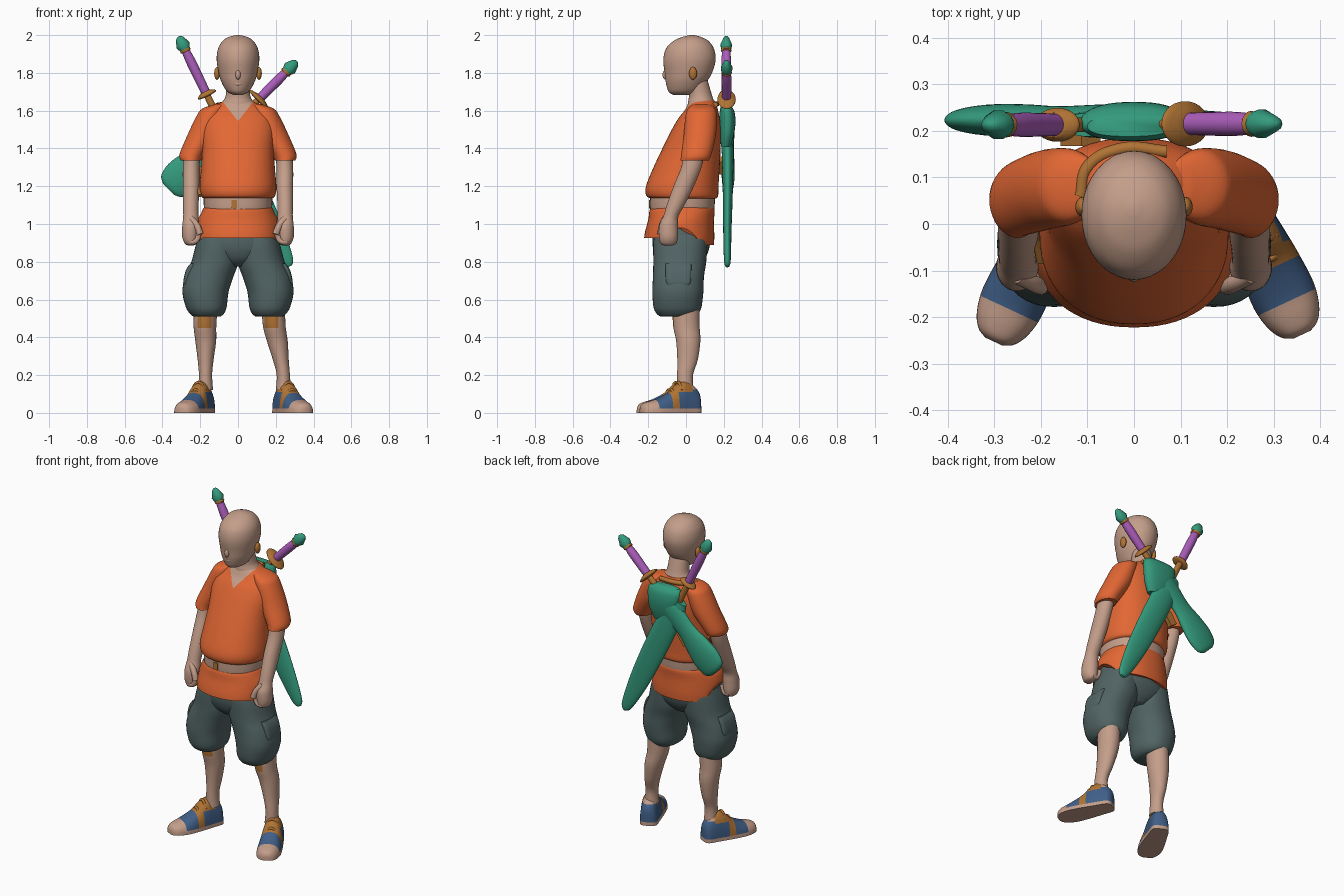
import bpy, bmesh, math
from mathutils import Matrix, Vector


def material(name, r, g, b):
    lin = [((c / 255 + 0.055) / 1.055) ** 2.4 for c in (r, g, b)]
    m = bpy.data.materials.new(name)
    m.diffuse_color = (*lin, 1)
    return m


SKIN = material("skin", 196, 158, 138)
ORANGE = material("orange cloth", 226, 103, 52)
GREY = material("grey cloth", 82, 100, 100)
GREEN = material("green wrap", 52, 155, 125)
PURPLE = material("purple grip", 172, 94, 187)
BROWN = material("brown leather", 176, 115, 52)
BLUE = material("blue shoe", 64, 95, 135)


def loft(name, secs, mats, n=40, sub=5, p=2.0, M=None, flat=False):
    """Smooth skin through elliptical rings given as (z, cx, cy, rx, ry)."""
    S = [Vector(s) for s in secs]
    rows = []
    for i in range(len(S) - 1):
        a, b, c, d = S[max(i - 1, 0)], S[i], S[i + 1], S[min(i + 2, len(S) - 1)]
        for k in range(sub):
            t = k / sub
            rows.append(0.5 * (2 * b + (c - a) * t + (2 * a - 5 * b + 4 * c - d) * t * t
                               + (3 * b - a - 3 * c + d) * t ** 3))
    rows.append(S[-1])
    bm = bmesh.new()
    rings = []
    for z, cx, cy, rx, ry in rows:
        ring = []
        for j in range(n):
            a = 2 * math.pi * j / n
            c, s = math.cos(a), math.sin(a)
            x = math.copysign(abs(c) ** (2 / p), c) * rx
            y = math.copysign(abs(s) ** (2 / p), s) * ry
            if flat:
                y = max(y, 0)
            ring.append(bm.verts.new((cx + x, cy + y, z)))
        rings.append(ring)
    for r0, r1 in zip(rings, rings[1:]):
        for j in range(n):
            k = (j + 1) % n
            bm.faces.new((r0[j], r0[k], r1[k], r1[j]))
    bm.faces.new(rings[0][::-1])
    bm.faces.new(rings[-1])
    bmesh.ops.recalc_face_normals(bm, faces=bm.faces)
    me = bpy.data.meshes.new(name)
    bm.to_mesh(me)
    bm.free()
    ob = bpy.data.objects.new(name, me)
    bpy.context.collection.objects.link(ob)
    for m in mats if isinstance(mats, (list, tuple)) else [mats]:
        me.materials.append(m)
    if M:
        ob.matrix_world = M
    return ob


def profile(name, secs, mat, **kw):
    """Loft centred on x = 0 from (z, y_front, y_back, half_width)."""
    return loft(name, [(z, 0, (f + b) / 2, w, (b - f) / 2) for z, f, b, w in secs], mat, **kw)


def paint(ob, rule, cuts=()):
    """Cut along planes, then pick each face's material by a rule on its centre."""
    bm = bmesh.new()
    bm.from_mesh(ob.data)
    for co, no in cuts:
        bmesh.ops.bisect_plane(bm, geom=bm.verts[:] + bm.edges[:] + bm.faces[:],
                               plane_co=co, plane_no=no, dist=1e-5)
    for f in bm.faces:
        f.material_index = rule(f.calc_center_median())
    bm.to_mesh(ob.data)
    bm.free()


def ball(name, loc, r, mat):
    secs = [(-r[2] * math.cos(math.pi * i / 12), 0, 0, r[0] * max(math.sin(math.pi * i / 12), .01),
             r[1] * max(math.sin(math.pi * i / 12), .01)) for i in range(13)]
    return loft(name, secs, mat, n=20, sub=1, M=Matrix.Translation(loc))


def tube(name, pts, r, mat):
    cu = bpy.data.curves.new(name, 'CURVE')
    cu.dimensions = '3D'
    cu.bevel_depth, cu.bevel_resolution, cu.use_fill_caps = r, 3, True
    sp = cu.splines.new('BEZIER')
    sp.bezier_points.add(len(pts) - 1)
    for bp, p in zip(sp.bezier_points, pts):
        bp.co = p
        bp.handle_left_type = bp.handle_right_type = 'AUTO'
    cu.materials.append(mat)
    ob = bpy.data.objects.new(name, cu)
    bpy.context.collection.objects.link(ob)


def box(name, loc, size, mat, rot=0):
    bpy.ops.mesh.primitive_cube_add(size=1, location=loc, rotation=(0, rot, 0))
    ob = bpy.context.object
    ob.name, ob.scale = name, size
    ob.data.materials.append(mat)


# Head, neck and face
profile("head", [(1.683, -.065, .03, .02), (1.70, -.092, .07, .057), (1.75, -.107, .108, .087),
                 (1.80, -.113, .138, .102), (1.87, -.12, .157, .113), (1.93, -.105, .147, .105),
                 (1.97, -.065, .118, .08), (1.99, -.02, .08, .05), (2.0, .02, .045, .01)], SKIN)
profile("neck", [(1.57, .0, .15, .11), (1.64, .01, .15, .085), (1.68, .015, .138, .065),
                 (1.76, .01, .115, .06)], SKIN)
ball("nose", (0, -.11, 1.79), (.014, .014, .025), SKIN)
ball("lips", (0, -.097, 1.742), (.024, .01, .01), SKIN)

# Upper shirt with a V neck cut into the chest
shirt = profile("upper_shirt", [
    (1.135, -.185, .16, .18), (1.15, -.21, .17, .197), (1.2, -.212, .172, .203), (1.3, -.172, .178, .195),
    (1.4, -.125, .183, .19), (1.5, -.075, .185, .195), (1.56, -.04, .178, .185), (1.6, -.008, .17, .155),
    (1.635, .01, .16, .105), (1.655, .02, .15, .07)], [ORANGE, SKIN], n=56, p=2.2)
V = [((0, 0, 1.545), (1.25 * s, 0, -1)) for s in (-1, 1)]
paint(shirt, lambda c: int(c.y < .07 and c.z > 1.545 + 1.25 * abs(c.x)), V)

# Waist, buckle, shirt tail with notched side hems
profile("waist", [(1.05, -.18, .14, .17), (1.08, -.19, .15, .18), (1.16, -.19, .155, .183)], SKIN, p=2.2)
box("buckle", (-.02, -.19, 1.105), (.03, .012, .045), BROWN)
tail = profile("shirt_tail", [(.91, -.222, .148, .218), (.95, -.216, .15, .218), (1.02, -.2, .148, .208),
                              (1.07, -.193, .152, .19), (1.09, -.18, .145, .178)], ORANGE, n=64, p=2.2)
for v in tail.data.vertices:
    fade = max(0, (1.05 - v.co.z) / .14)
    v.co.z += fade * (.07 * max(0, 1 - ((v.co.y + .03) / .1) ** 2) - (.02 if v.co.y > .07 else 0)
                      + (.015 if v.co.y < -.13 else 0))

# Shorts seat
profile("shorts_seat", [(.775, -.11, .06, .05), (.81, -.15, .095, .13), (.86, -.172, .12, .2),
                        (.92, -.178, .128, .208), (1.02, -.17, .125, .19)], GREY, p=2.3)

for s, side in ((-1, "left"), (1, "right")):
    ball(side + "_ear", (s * .111, .037, 1.797), (.015, .021, .034), BROWN)
    # Sleeve, arm and hand
    loft(side + "_sleeve", [(1.635, s * .085, .083, .035, .045), (1.61, s * .13, .082, .06, .072),
                            (1.57, s * .15, .08, .07, .083), (1.47, s * .19, .073, .078, .085),
                            (1.37, s * .243, .055, .066, .08), (1.335, s * .25, .045, .053, .075)], ORANGE)
    loft(side + "_arm", [(1.40, s * .24, .05, .045, .055), (1.3, s * .248, .028, .044, .054),
                         (1.2, s * .248, -.012, .044, .054), (1.1, s * .25, -.055, .041, .047),
                         (1.04, s * .25, -.08, .04, .04), (.99, s * .25, -.092, .045, .05),
                         (.93, s * .252, -.093, .043, .05), (.895, s * .25, -.093, .03, .04),
                         (.885, s * .25, -.093, .01, .015)], SKIN)
    tube(side + "_thumb", [(s * .25, -.11, 1.03), (s * .215, -.128, .985), (s * .2, -.135, .945)], .018, SKIN)
    for k in range(4):
        y = -.125 + k * .021
        tube(f"{side}_finger_{k + 1}", [(s * .26, y, .905), (s * .225, y, .91), (s * .205, y, .955)], .015, SKIN)
    # Baggy shorts leg with a cargo pocket
    loft(side + "_shorts_leg", [(.51, s * .165, -.045, .072, .09), (.525, s * .165, -.045, .09, .11),
                                (.56, s * .168, -.045, .108, .127), (.64, s * .172, -.043, .122, .135),
                                (.72, s * .153, -.04, .128, .135), (.8, s * .122, -.033, .125, .14),
                                (.9, s * .108, -.03, .112, .143), (.98, s * .1, -.025, .09, .135)], GREY, p=2.2)
    loft(side + "_pocket", [(.66, s * .265, -.04, .015, .045), (.69, s * .264, -.04, .026, .065),
                            (.755, s * .25, -.04, .026, .068), (.79, s * .235, -.04, .018, .068)], GREY, p=4)
    # Lower leg with a knee patch
    ax = .172 if s < 0 else .24
    k = .17 if s < 0 else .187
    leg = loft(side + "_lower_leg", [(.56, s * k, .0, .062, .072), (.46, s * (k + .005), .002, .06, .07),
                                     (.38, s * (k * .6 + ax * .4), .012, .055, .064),
                                     (.28, s * (k * .25 + ax * .75), .008, .042, .054),
                                     (.2, s * ax, -.005, .035, .042), (.12, s * ax, -.005, .04, .045)],
               [SKIN, BROWN])
    paint(leg, lambda c: int(c.y < -.03 and c.z > .45 and .14 < abs(c.x) < .215),
          [((0, 0, .45), (0, 0, 1)), ((s * .14, 0, 0), (1, 0, 0)), ((s * .215, 0, 0), (1, 0, 0))])
    # Shoe: skin toe, sole and heel rim, brown tongue and strap, blue sides
    loc = (-.19, -.015, 0) if s < 0 else (.25, 0, 0)
    M = Matrix.Translation(loc) @ Matrix.Rotation(s * math.radians(25), 4, 'Z') @ Matrix.Rotation(math.pi / 2, 4, 'X')
    shoe = loft(side + "_shoe", [(-.078, 0, 0, .025, .09), (-.06, 0, 0, .048, .125), (0, 0, 0, .056, .17),
                                 (.05, 0, 0, .062, .155), (.1, 0, 0, .067, .11), (.17, 0, 0, .07, .074),
                                 (.22, 0, 0, .06, .06), (.25, 0, 0, .042, .048), (.262, 0, 0, .02, .03)],
                [SKIN, BLUE, BROWN], p=2.4, M=M, flat=True)

    def shoe_rule(c):
        if c.z > .185 or c.y < .022 or (c.z < -.02 and c.y > .125):
            return 0
        return 2 if (c.y > .11 and c.z > -.02) or .065 < c.z < .105 else 1
    paint(shoe, shoe_rule, [((0, 0, z), (0, 0, 1)) for z in (-.02, .065, .105, .185)]
          + [((0, y, 0), (0, 1, 0)) for y in (.022, .11, .125)])
    for j in range(2):
        z, h = .045 + j * .04, .158 - j * .04
        a, b, c = (M @ Vector(q) for q in ((-.04, h - .04, z), (0, h + .003, z), (.04, h - .04, z)))
        tube(f"{side}_lace_{j + 1}", [a, b, c], .008, BROWN)

# Two swords crossed on the back, each built upward from its guard
SWORDS = (("long", (-.165, .213, 1.685), -25.8, .342, .05,
           [(-1.01, .0, .006, .012, .01), (-.97, 0, .006, .036, .018), (-.8, 0, .006, .06, .022),
            (-.6, 0, .008, .072, .026), (-.4, 0, .008, .075, .03), (-.22, 0, .004, .07, .032),
            (-.14, 0, 0, .05, .025)]),
          ("short", (.11, .215, 1.66), 45, .285, .066,
           [(-.675, 0, .008, .04, .012), (-.65, 0, .008, .08, .026), (-.58, 0, .008, .096, .034),
            (-.49, 0, .008, .084, .034), (-.38, 0, .008, .062, .03), (-.22, 0, .008, .07, .034),
            (-.1, 0, .008, .05, .028)]))
for name, loc, deg, L, g, sheath in SWORDS:
    M = Matrix.Translation(loc) @ Matrix.Rotation(math.radians(deg), 4, 'Y')
    loft(name + "_sheath", sheath, GREEN, M=M)
    loft(name + "_sword_neck", [(-.2, 0, 0, .02, .016), (0, 0, 0, .018, .016)], BROWN, n=16, sub=1, M=M)
    loft(name + "_guard", [(-.01, 0, 0, g * .5, g * .4), (-.005, 0, 0, g, g * .7),
                           (.005, 0, 0, g, g * .7), (.018, 0, 0, .028, .026)], BROWN, n=28, sub=3, M=M)
    loft(name + "_grip", [(.012, 0, 0, .024, .024), (L * .5, 0, 0, .026, .026), (L - .085, 0, 0, .022, .022)],
         PURPLE, n=20, M=M)
    loft(name + "_collar", [(L - .09, 0, 0, .024, .024), (L - .084, 0, 0, .03, .028),
                            (L - .074, 0, 0, .027, .026)], BROWN, n=16, sub=1, M=M)
    loft(name + "_pommel", [(L - .076, 0, 0, .027, .026), (L - .052, 0, 0, .038, .032),
                            (L - .012, 0, 0, .022, .016), (L, 0, 0, .008, .006)], GREEN, n=10, sub=1, M=M)

# Cloth wrap where the sheaths cross, and the carrying straps
loft("cross_wrap", [(1.41, .02, .21, .05, .025), (1.47, .01, .217, .085, .036), (1.54, 0, .22, .105, .042),
                    (1.6, -.005, .217, .11, .038), (1.63, -.01, .21, .09, .022)], GREEN, p=2.4)
tube("collar_strap", [(-.115, .06, 1.625), (-.1, .12, 1.63), (-.03, .16, 1.635), (.07, .155, 1.632)], .014, BROWN)
box("back_strap", (-.115, .18, 1.31), (.05, .025, .08), BROWN, .6)
tube("side_strap", [(-.2, .06, 1.3), (-.209, -.02, 1.2), (-.2, -.08, 1.15)], .01, BROWN)

bpy.ops.object.select_all(action='SELECT')
bpy.context.view_layer.objects.active = shirt
bpy.ops.object.convert(target='MESH')
bpy.ops.object.shade_smooth_by_angle(angle=math.radians(50))
